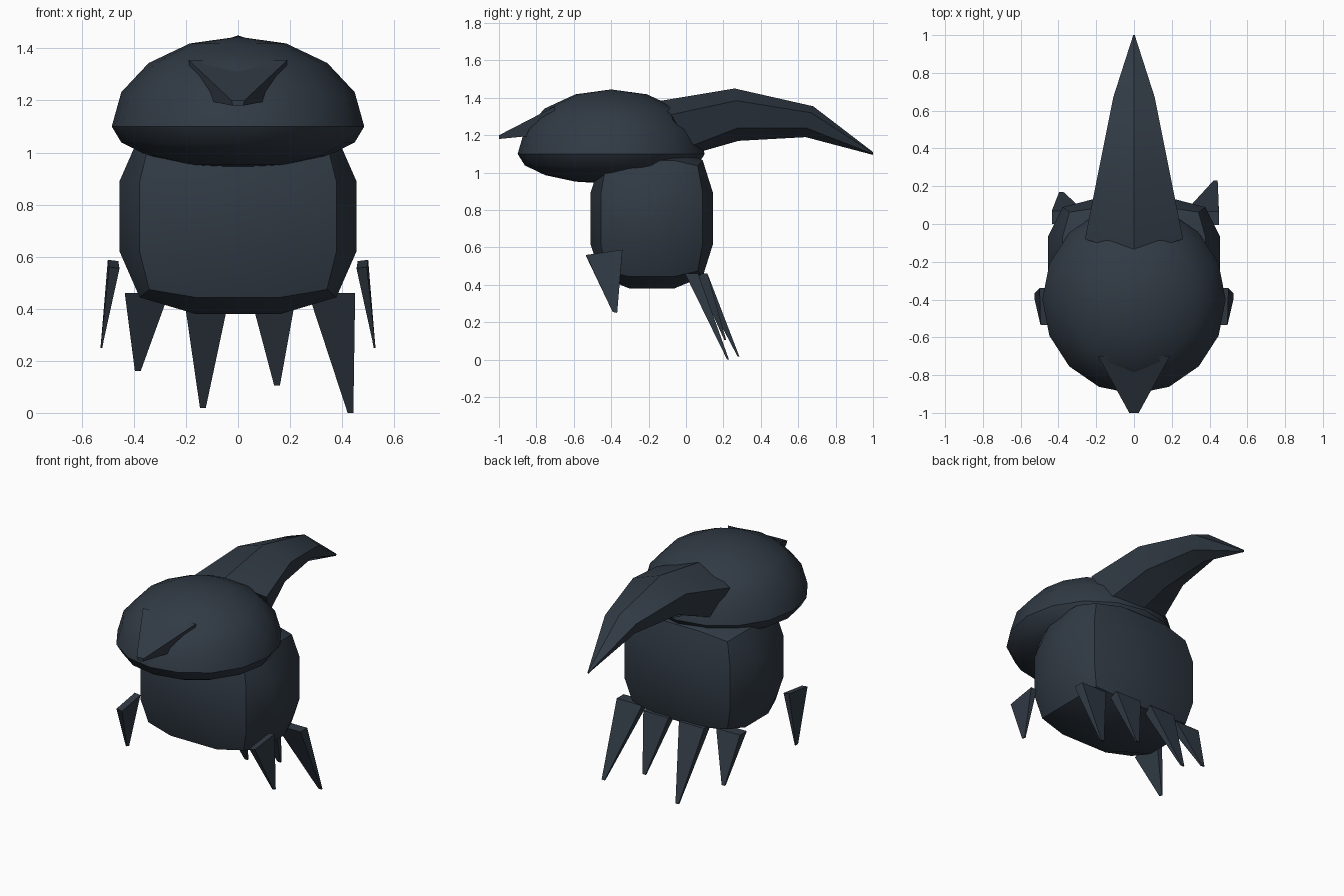
import bpy, bmesh, math
from mathutils import Vector

if "Cube" in bpy.data.objects:
    bpy.data.objects.remove(bpy.data.objects["Cube"])

slate = bpy.data.materials.new("dark slate")
slate.diffuse_color = (0.030, 0.042, 0.058, 1)
slate.use_nodes = True
slate.node_tree.nodes["Principled BSDF"].inputs["Base Color"].default_value = slate.diffuse_color


def finish(name, bm, angle=30):
    """Turn a bmesh into a named object, smooth except at sharp edges."""
    bmesh.ops.recalc_face_normals(bm, faces=bm.faces)
    me = bpy.data.meshes.new(name)
    bm.to_mesh(me)
    bm.free()
    me.materials.append(slate)
    ob = bpy.data.objects.new(name, me)
    bpy.context.collection.objects.link(ob)
    bpy.ops.object.select_all(action='DESELECT')
    ob.select_set(True)
    bpy.context.view_layer.objects.active = ob
    bpy.ops.object.shade_smooth_by_angle(angle=math.radians(angle))
    return ob


def loft(name, rings, angle=30):
    """Skin closed rings of equal point count and cap both ends."""
    bm = bmesh.new()
    vs = [[bm.verts.new(p) for p in r] for r in rings]
    n = len(vs[0])
    for a, b in zip(vs, vs[1:]):
        for i in range(n):
            j = (i + 1) % n
            bm.faces.new((a[i], a[j], b[j], b[i]))
    bm.faces.new(vs[0])
    bm.faces.new(vs[-1])
    return finish(name, bm, angle)


# Head: squashed sphere, flatter below its rim
bm = bmesh.new()
bmesh.ops.create_uvsphere(bm, u_segments=16, v_segments=8, radius=1)
for v in bm.verts:
    h = 0.345 if v.co.z > 0 else 0.16
    v.co = (v.co.x * 0.485, -0.4 + v.co.y * 0.5, 1.1 + v.co.z * h)
finish("head", bm, 40)

# Body: cube cut in three each way, edges and corners pulled in
bm = bmesh.new()
bmesh.ops.create_cube(bm, size=2)
bmesh.ops.subdivide_edges(bm, edges=bm.edges[:], cuts=2, use_grid_fill=True)
for v in bm.verts:
    outer = sum(abs(c) > 0.9 for c in v.co)
    pull = {1: 1.0, 2: 0.83, 3: 0.75}[outer]
    p = [math.copysign(pull if abs(c) > 0.9 else 0.36, c) for c in v.co]
    v.co = (p[0] * 0.455, -0.183 + p[1] * 0.328, 0.755 + p[2] * 0.375)
finish("body", bm, 35)

# Beak: flat-topped wedge on the front of the head
loft("beak", [
    [(-0.19, -0.7, 1.355), (0.19, -0.7, 1.355), (0.17, -0.7, 1.21), (-0.17, -0.7, 1.21)],
    [(-0.025, -1, 1.2), (0.025, -1, 1.2), (0.02, -1, 1.18), (-0.02, -1, 1.18)]])


# Crest: six-sided ridged horn arching backwards to a point
def crest_ring(top, side, low, keel):
    (ws, ys, zs), (wl, yl, zl) = side, low
    return [(0, *top), (ws, ys, zs), (wl, yl, zl), (0, *keel), (-wl, yl, zl), (-ws, ys, zs)]


loft("crest", [
    crest_ring((-0.16, 1.38), (0.26, -0.08, 1.31), (0.20, 0.02, 1.14), (0.0, 1.09)),
    crest_ring((0.26, 1.45), (0.19, 0.27, 1.385), (0.14, 0.28, 1.24), (0.28, 1.17)),
    crest_ring((0.68, 1.355), (0.11, 0.67, 1.32), (0.08, 0.64, 1.24), (0.64, 1.19)),
    crest_ring((1.0, 1.11), (0.004, 1.0, 1.105), (0.003, 1.0, 1.1), (1.0, 1.095))])


# Tail spikes: four tapered blades hanging behind the body
def spike(name, base, tip, half_width, half_depth):
    rings = []
    for c, w, d in ((base, half_width, half_depth), (tip, 0.011, 0.005)):
        rings.append([Vector(c) + Vector((sx * w, sy * d, 0))
                      for sx, sy in ((-1, -1), (1, -1), (1, 1), (-1, 1))])
    return loft(name, rings)


spike("tail_spike_1", (-0.35, 0.035, 0.46), (-0.385, 0.165, 0.16), 0.085, 0.035)
spike("tail_spike_2", (-0.12, 0.08, 0.46), (-0.135, 0.28, 0.018), 0.09, 0.035)
spike("tail_spike_3", (0.135, 0.08, 0.46), (0.15, 0.21, 0.105), 0.09, 0.035)
spike("tail_spike_4", (0.36, 0.03, 0.46), (0.432, 0.225, 0.0), 0.09, 0.035)

# Side blades: thin fins floating beside the body
for name, s in (("side_blade_right", 1), ("side_blade_left", -1)):
    loft(name, [
        [(s * 0.455, -0.535, 0.555), (s * 0.495, -0.535, 0.56),
         (s * 0.5, -0.34, 0.588), (s * 0.46, -0.34, 0.583)],
        [(s * 0.521, -0.392, 0.255), (s * 0.528, -0.392, 0.255),
         (s * 0.528, -0.368, 0.25), (s * 0.521, -0.368, 0.25)]])
